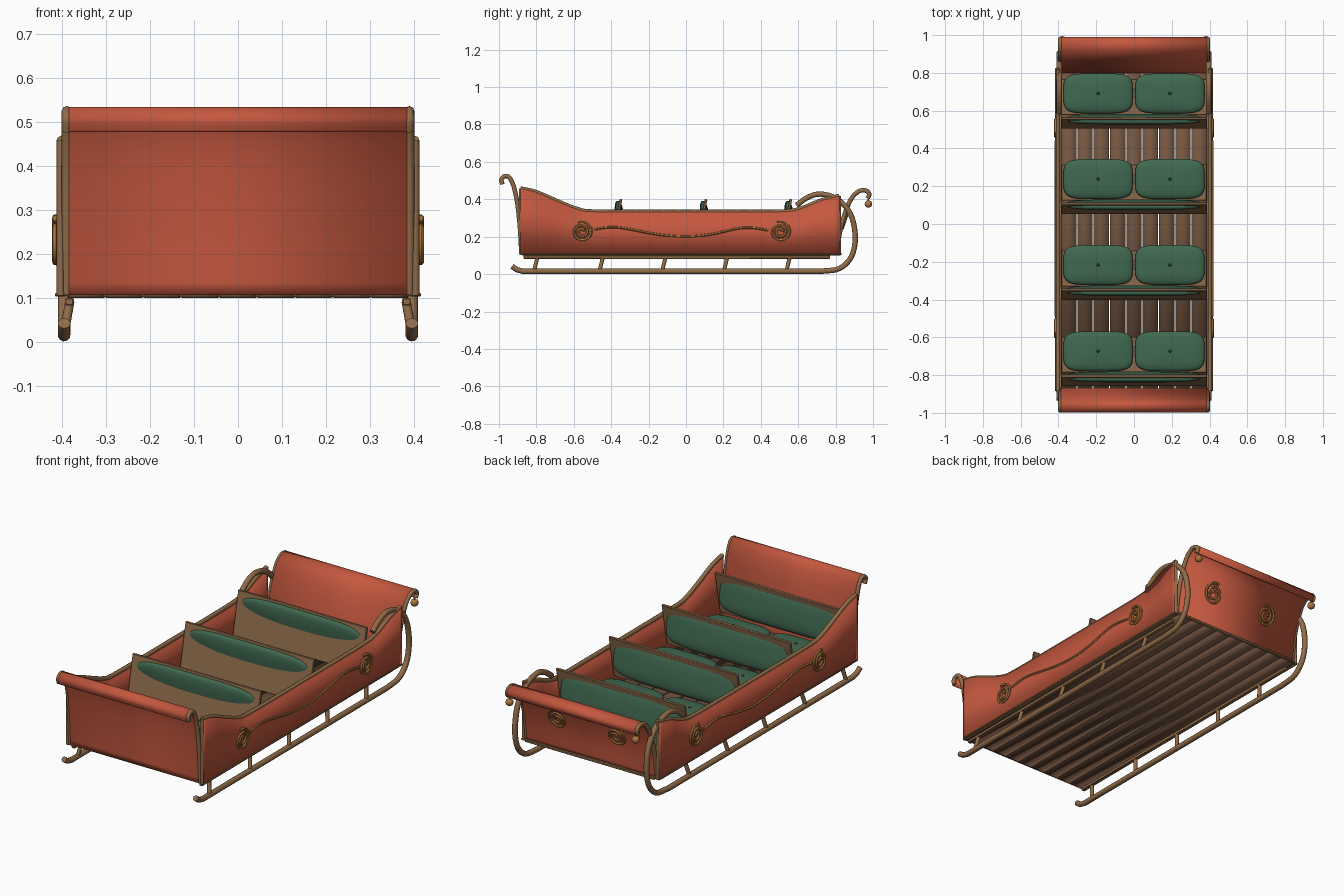
import bpy, bmesh, math
from mathutils import Vector, Matrix

if "Cube" in bpy.data.objects:
    bpy.data.objects.remove(bpy.data.objects["Cube"])


def material(name, rgb):
    m = bpy.data.materials.new(name)
    m.diffuse_color = (*rgb, 1)
    m.use_nodes = True
    m.node_tree.nodes["Principled BSDF"].inputs["Base Color"].default_value = m.diffuse_color
    return m


RED = material("red paint", (0.56, 0.098, 0.05))
TRIM = material("brown trim", (0.28, 0.15, 0.065))
GOLD = material("gold ornament", (0.42, 0.18, 0.05))
FLOOR = material("dark floor wood", (0.17, 0.09, 0.05))
BENCH = material("bench wood", (0.27, 0.145, 0.07))
GREEN = material("green cushion", (0.052, 0.14, 0.08))
DARK = material("dark button", (0.02, 0.04, 0.025))


def make(name, bm, mat, angle=40):
    bmesh.ops.recalc_face_normals(bm, faces=bm.faces)
    me = bpy.data.meshes.new(name)
    bm.to_mesh(me)
    bm.free()
    me.materials.append(mat)
    ob = bpy.data.objects.new(name, me)
    bpy.context.collection.objects.link(ob)
    bpy.ops.object.select_all(action='DESELECT')
    ob.select_set(True)
    bpy.context.view_layer.objects.active = ob
    bpy.ops.object.shade_smooth_by_angle(angle=math.radians(angle))
    return ob


def spline(pts, n=5):
    """Smooth curve through the given points."""
    p = [Vector(q) for q in pts]
    p = [2 * p[0] - p[1]] + p + [2 * p[-1] - p[-2]]
    out = []
    for a, b, c, d in zip(p, p[1:], p[2:], p[3:]):
        for i in range(n):
            t = i / n
            out.append(0.5 * (2 * b + (c - a) * t + (2 * a - 5 * b + 4 * c - d) * t * t
                              + (3 * b - a - 3 * c + d) * t ** 3))
    return out + [p[-2]]


def tube(name, pts, r, mat, sides=8):
    bm = bmesh.new()
    pts = [Vector(q) for q in pts]
    rings, normal = [], None
    for i, q in enumerate(pts):
        t = (pts[min(i + 1, len(pts) - 1)] - pts[max(i - 1, 0)]).normalized()
        if normal is None:
            normal = t.orthogonal()
        normal = (normal - t * normal.dot(t)).normalized()
        side = t.cross(normal)
        rings.append([bm.verts.new(q + r * (normal * math.cos(a) + side * math.sin(a)))
                      for a in (2 * math.pi * k / sides for k in range(sides))])
    for u, v in zip(rings, rings[1:]):
        for k in range(sides):
            bm.faces.new((u[k], u[k - 1], v[k - 1], v[k]))
    bm.faces.new(rings[0])
    bm.faces.new(rings[-1])
    return make(name, bm, mat, 50)


def sheet(name, rows, thick, mat):
    """Skin between two matching point rows, thickened."""
    bm = bmesh.new()
    a, b = [[bm.verts.new(q) for q in row] for row in rows]
    for i in range(len(a) - 1):
        bm.faces.new((a[i], a[i + 1], b[i + 1], b[i]))
    ob = make(name, bm, mat)
    mod = ob.modifiers.new("thickness", 'SOLIDIFY')
    mod.thickness = thick
    mod.offset = 0
    return ob


def box(name, center, size, mat, tilt=0, bevel=0.003, angle=40):
    bm = bmesh.new()
    bmesh.ops.create_cube(bm, size=1)
    bmesh.ops.scale(bm, vec=size, verts=bm.verts)
    if bevel:
        bmesh.ops.bevel(bm, geom=bm.edges[:], offset=bevel, segments=1, affect='EDGES')
    bmesh.ops.transform(bm, matrix=Matrix.Translation(center) @ Matrix.Rotation(tilt, 4, 'X'), verts=bm.verts)
    return make(name, bm, mat, angle)


def pillow(name, center, half, tilt=0):
    """Rounded rectangular cushion."""
    bm = bmesh.new()
    bmesh.ops.create_uvsphere(bm, u_segments=40, v_segments=16, radius=1)
    power = lambda v, e: math.copysign(abs(v) ** e, v)
    for v in bm.verts:
        r = math.hypot(v.co.x, v.co.y)
        if r > 1e-5:
            c, s = v.co.x / r, v.co.y / r
            k = r ** 0.8
            v.co = (k * power(c, 0.45), k * power(s, 0.45), power(v.co.z, 0.8))
        v.co = [a * b for a, b in zip(v.co, half)]
    bmesh.ops.transform(bm, matrix=Matrix.Translation(center) @ Matrix.Rotation(tilt, 4, 'X'), verts=bm.verts)
    return make(name, bm, GREEN, 60)


def ball(name, center, r, mat):
    bm = bmesh.new()
    bmesh.ops.create_uvsphere(bm, u_segments=14, v_segments=8, radius=r)
    bmesh.ops.translate(bm, vec=center, verts=bm.verts)
    return make(name, bm, mat)


def spiral(turns=2.3, r0=0.01, r1=0.057, n=60):
    for i in range(n + 1):
        a = 2 * math.pi * turns * i / n
        r = r0 + (r1 - r0) * i / n
        yield r * math.cos(a), r * math.sin(a)


# floor planks, softly shaded
for i in range(9):
    box(f"floor_plank_{i + 1}", ((i - 4) * 0.0865, -0.025, 0.107), (0.081, 1.7, 0.014), FLOOR, bevel=0, angle=180)

# rolled end panels with edge trim
rear = spline([(-0.88, 0.107), (-0.888, 0.25), (-0.902, 0.38), (-0.92, 0.465), (-0.943, 0.515),
               (-0.968, 0.524), (-0.987, 0.506), (-0.981, 0.48)])
front = spline([(0.808, 0.107), (0.822, 0.22), (0.848, 0.32), (0.885, 0.405), (0.925, 0.443),
                (0.96, 0.447), (0.98, 0.428), (0.971, 0.405)])
for name, prof in (("rear", rear), ("front", front)):
    sheet(f"{name}_panel", [[(s * 0.388, y, z) for y, z in prof] for s in (1, -1)], 0.02, RED)
    for s in (1, -1):
        tube(f"{name}_panel_trim", [(s * 0.39, y, z) for y, z in prof], 0.012, TRIM)
box("front_sill", (0, 0.825, 0.108), (0.78, 0.014, 0.014), TRIM)

# scrolls on the front panel
for s in (1, -1):
    tube("front_scroll", [(s * (0.176 + u), 0.853 + 0.33 * v, 0.292 + v) for u, v in spiral()], 0.007, GOLD, 6)

top = spline([(-0.885, 0.458), (-0.8, 0.438), (-0.66, 0.378), (-0.58, 0.348), (-0.5, 0.335), (-0.2, 0.333),
              (0.2, 0.333), (0.52, 0.335), (0.62, 0.353), (0.72, 0.393), (0.82, 0.418)])
runner = [(-0.93, 0.042), (-0.905, 0.024), (-0.87, 0.015)] + [(y, 0.015) for y in (-0.4, 0.2, 0.7)]
curl = spline([(0.72, 0.015), (0.82, 0.03), (0.885, 0.095), (0.905, 0.2), (0.88, 0.32), (0.81, 0.4),
               (0.72, 0.428), (0.65, 0.41), (0.59, 0.367)])
swirl = spline([(-0.49, 0.24), (-0.42, 0.25), (-0.34, 0.247), (-0.15, 0.212), (0, 0.2), (0.13, 0.212),
                (0.28, 0.245), (0.36, 0.247), (0.44, 0.235)])

for s in (1, -1):
    # side panel with trim and lower rail
    sheet("side_panel", [[(s * 0.404, y, z) for y, z in top], [(s * 0.404, y, 0.105) for y, z in top]], 0.018, RED)
    tube("side_top_trim", [(s * 0.402, y, z) for y, z in top], 0.0115, TRIM)
    for y, z in ((-0.885, 0.458), (0.82, 0.418)):
        tube("side_end_trim", [(s * 0.404, y, 0.105), (s * 0.404, y, z)], 0.009, TRIM)
    box("side_sill", (s * 0.404, -0.03, 0.107), (0.026, 1.71, 0.008), TRIM, bevel=0.002)
    box("runner_rail", (s * 0.384, -0.05, 0.091), (0.02, 1.64, 0.018), TRIM)

    # runner with front curl and struts
    tube("runner", [(s * 0.396, y, z) for y, z in runner + curl], 0.0145, TRIM, 10)
    for y in (-0.812, -0.462, -0.127, 0.203, 0.537):
        tube("runner_strut", [(s * 0.396, y, 0.018), (s * 0.383, y + 0.018, 0.092)], 0.0105, TRIM)

    # side scrolls and swirl
    for y in (-0.557, 0.503):
        tube("side_scroll", [(s * 0.416, y + u, 0.227 + v) for u, v in spiral()], 0.0075, GOLD, 6)
    tube("side_swirl", [(s * 0.414, y, z) for y, z in swirl], 0.0065, GOLD, 6)

    # bells hanging under the front roll
    ball("bell", (s * 0.38, 0.975, 0.375), 0.02, GOLD)
    tube("bell_hook", [(s * 0.38, 0.975, 0.385), (s * 0.38, 0.974, 0.41)], 0.005, TRIM, 6)

# four benches with backrests
for b in (0.537, 0.084, -0.371, -0.828):
    box("seat_board", (0, b + 0.136, 0.16), (0.77, 0.19, 0.016), BENCH)
    box("seat_support", (0, b + 0.1, 0.132), (0.76, 0.016, 0.045), BENCH)
    box("backrest_board", (0, b, 0.285), (0.775, 0.015, 0.236), BENCH, tilt=-0.2)
    pillow("backrest_cushion", (0, b + 0.018, 0.297), (0.365, 0.096, 0.024), tilt=math.pi / 2 + 0.13)
    for s in (1, -1):
        pillow("seat_cushion", (s * 0.19, b + 0.154, 0.186), (0.184, 0.106, 0.03))
        ball("cushion_button", (s * 0.19, b + 0.154, 0.213), 0.008, DARK)
